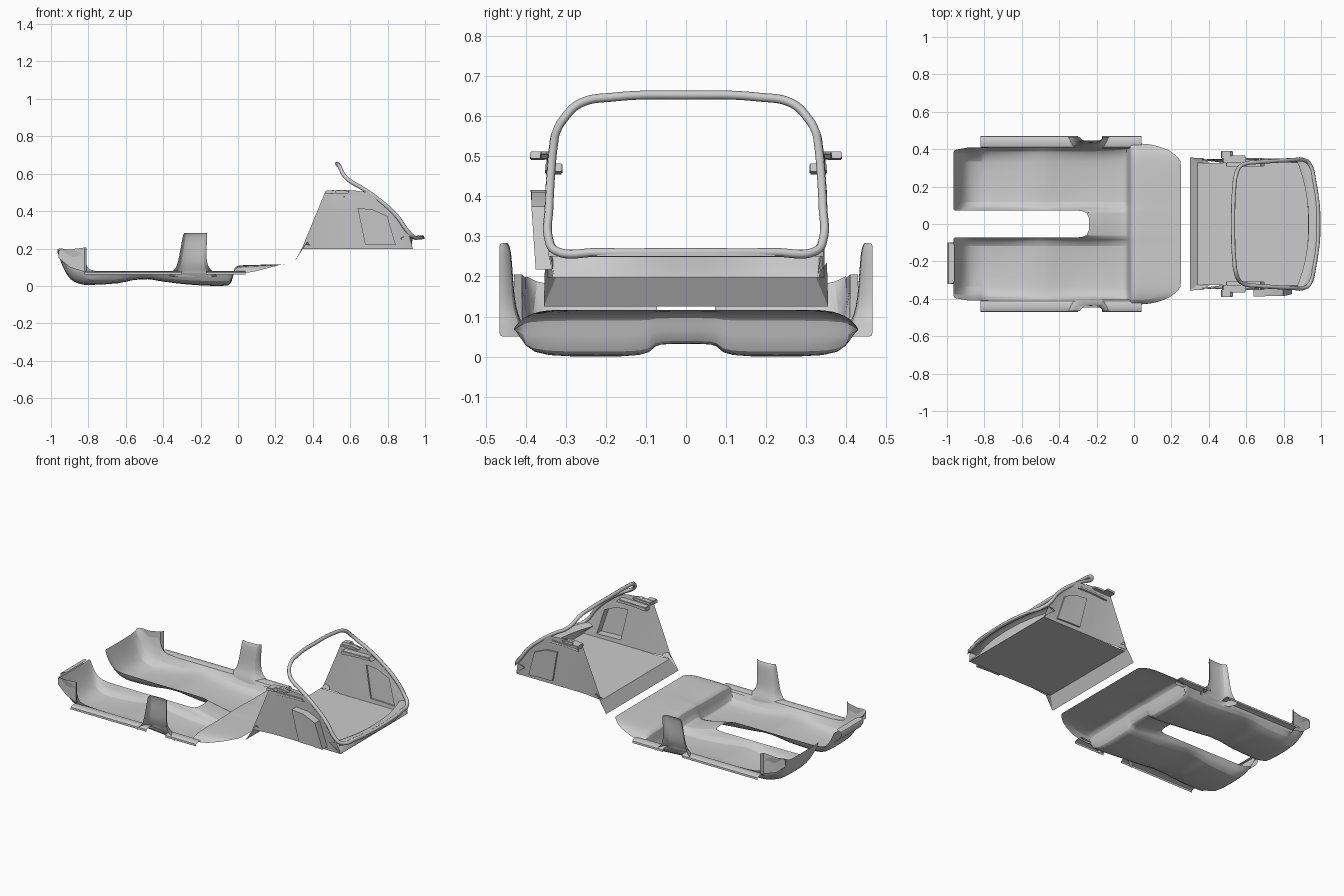
import bpy, bmesh
from mathutils import Vector

if "Cube" in bpy.data.objects:
    bpy.data.objects.remove(bpy.data.objects["Cube"])


def finish(name, bm, subsurf=0, angle=0.6):
    me = bpy.data.meshes.new(name)
    bm.to_mesh(me)
    bm.free()
    ob = bpy.data.objects.new(name, me)
    bpy.context.collection.objects.link(ob)
    if subsurf:
        m = ob.modifiers.new("smooth", 'SUBSURF')
        m.levels = m.render_levels = subsurf
    bpy.ops.object.select_all(action='DESELECT')
    ob.select_set(True)
    bpy.context.view_layer.objects.active = ob
    bpy.ops.object.shade_smooth_by_angle(angle=angle)
    return ob


def grid(rows, flip=False):
    """Skin a list of equal-length point rows."""
    bm = bmesh.new()
    vs = [[bm.verts.new(p) for p in r] for r in rows]
    for i in range(len(vs) - 1):
        for j in range(len(vs[0]) - 1):
            q = [vs[i][j], vs[i + 1][j], vs[i + 1][j + 1], vs[i][j + 1]]
            bm.faces.new(q[::-1] if flip else q)
    return bm


def slab(name, outline, y0, y1, bevel=0.004):
    """Closed block: xz outline extruded from y0 to y1."""
    bm = bmesh.new()
    f = bm.faces.new([bm.verts.new((x, y0, z)) for x, z in outline])
    r = bmesh.ops.extrude_face_region(bm, geom=[f])
    bmesh.ops.translate(bm, vec=(0, y1 - y0, 0),
                        verts=[v for v in r['geom'] if isinstance(v, bmesh.types.BMVert)])
    bmesh.ops.recalc_face_normals(bm, faces=bm.faces)
    bmesh.ops.bevel(bm, geom=bm.edges[:], offset=bevel, segments=2, affect='EDGES')
    return finish(name, bm)


# Floor carpet with heel step and rear platform: x, tunnel z, floor z, edge z, half width
stations = [(-0.965, .185, .180, .200, .395), (-0.94, .12, .105, .200, .40),
            (-0.91, .085, .050, .195, .405), (-0.88, .075, .020, .190, .41),
            (-0.83, .070, .006, .185, .41), (-0.81, .070, .005, .100, .41),
            (-0.79, .070, .005, .077, .41), (-0.62, .068, .012, .073, .41),
            (-0.58, .068, .032, .072, .41), (-0.47, .068, .038, .071, .41),
            (-0.45, .068, .030, .071, .41), (-0.32, .068, .012, .070, .41),
            (-0.24, .066, .005, .070, .41), (-0.15, .045, .000, .070, .415),
            (-0.06, .028, .000, .068, .42), (-0.04, .035, .006, .066, .425),
            (-0.025, .065, .050, .066, .43), (-0.02, .100, .095, .066, .43),
            (0.0, .110, .108, .067, .43), (0.06, .112, .110, .070, .43),
            (0.12, .113, .112, .085, .42), (0.19, .115, .114, .103, .395),
            (0.22, .115, .115, .112, .37), (0.25, .116, .116, .116, .34)]
rows = []
for x, zc, zf, zo, yo in stations:
    half = [(0.0, zc), (.072, zc), (.083, zc * .6 + zf * .4), (.10, zf), (.22, zf),
            (yo - .06, zf), (yo - .02, zf + (zo - zf) * .3), (yo, zo)]
    rows.append([(x, -y, z) for y, z in half[:0:-1]] + [(x, y, z) for y, z in half])
bm = grid(rows)
slot = [f for f in bm.faces
        if f.calc_center_median().x < -.24 and abs(f.calc_center_median().y) < .07]
bmesh.ops.delete(bm, geom=slot, context='FACES')
finish("floor_carpet", bm, 1)

# Footrest in front of one footwell
finish("footrest", grid([[(x, y, z) for y in (-.32, -.29, -.2, -.12, -.10)]
                         for x, z in ((-.94, .105), (-.97, .12), (-.998, .165), (-.998, .185),
                                      (-.96, .19))]), 1)

for s, side in ((1, "left"), (-1, "right")):
    # Kick panels ahead of the door opening
    finish("kick_panel_" + side, grid([[(-.96, s * .395, z0), (-.90, s * .40, z1), (-.82, s * .41, z2),
                                        (-.81, s * .43, z2)]
                                       for z0, z1, z2 in ((.15, .10, .075), (.17, .15, .12),
                                                          (.19, .195, .205))]))

    # Door sills, front and rear
    prof = [(.405, .060), (.412, .074), (.43, .079), (.458, .078), (.469, .072), (.470, .060)]
    for part, x0, x1 in (("front", -.82, -.30), ("rear", -.17, .04)):
        n = 6
        finish("sill_%s_%s" % (part, side),
               grid([[(x0 + (x1 - x0) * i / n, s * y, z) for y, z in prof]
                     for i in range(n + 1)], s < 0))

    # Centre pillar trim, flared at the base
    rows = []
    for z, xa, xb, yi in ((.05, -.37, -.11, .402), (.07, -.36, -.125, .405), (.09, -.335, -.15, .412),
                          (.12, -.322, -.168, .425), (.19, -.308, -.17, .432),
                          (.27, -.295, -.163, .436), (.283, -.288, -.166, .445)):
        w = xb - xa
        rows.append([(xa + w * u, s * y, z) for u, y in
                     ((0, .466), (.02, .455), (.10, yi + .003), (.3, yi), (.7, yi),
                      (.90, yi + .003), (.98, .455), (1, .466))])
    finish("centre_pillar_" + side, grid(rows, s < 0), 1)

    # Boot side wall with a pressed pocket: bottom x, top x, top z
    cols = [(.34, .465, .50), (.47, .53, .512), (.60, .575, .513), (.685, .62, .51),
            (.76, .70, .50), (.85, .775, .45), (.90, .86, .365), (.935, .915, .275)]
    ts = (0, .08, .3, .5, .7, .9, 1)
    rows = []
    for i, (xb, xt, zt) in enumerate(cols):
        yb, yt = (.345 if i == 0 else .328), .348 - .003 * (i > 3)
        rows.append([(xb + (xt - xb) * t, s * (yb + (yt - yb) * t), .197 + (zt - .197) * t)
                     for t in ts])
    bm = grid(rows, s > 0)
    bm.faces.ensure_lookup_table()
    pocket = [bm.faces[i * 6 + j] for i in (3, 4) for j in (1, 2, 3)]
    bmesh.ops.inset_region(bm, faces=pocket, thickness=.006)
    depth = .046 if s < 0 else .010
    bmesh.ops.translate(bm, vec=(0, s * depth, 0), verts=list({v for f in pocket for v in f.verts}))
    finish("boot_side_" + side, bm)

    # Parcel shelf supports on top of the side walls
    slab("shelf_cap_" + side, [(.47, .492), (.475, .508), (.56, .512), (.60, .505), (.59, .495)],
         s * .325, s * (.365), .003)
    slab("shelf_tab_" + side, [(.465, .490), (.47, .510), (.515, .512), (.53, .495)],
         s * .35, s * .39, .003)
    slab("shelf_ledge_" + side, [(.49, .455), (.495, .478), (.68, .482), (.70, .462), (.60, .462)],
         s * .308, s * .352, .003)

    # Gusset joining the front flap to the side wall
    bm = bmesh.new()
    bm.faces.new([bm.verts.new(p) for p in ((.30, s * .355, .125), (.34, s * .325, .197),
                                            (.40, s * .330, .20), (.37, s * .352, .235))])
    finish("flap_gusset_" + side, bm)

# Boot floor and sloping front flap
finish("boot_floor", grid([[(x, y, z) for y in (-w, 0, w)] for x, z, w in
                           ((.30, .125, .355), (.34, .197, .326), (.62, .197, .328),
                            (.935, .197, .328))]), angle=.3)

# Rear threshold panel with curved lip
rows = []
for k in range(17):
    t = k / 8 - 1
    y, xo = t * .343, .998 - .065 * abs(t) ** 2.2
    rows.append([(xo, y, .250), (xo, y, .262), (xo - .02, y, .267), (xo - .045, y, .265),
                 (xo - .065, y, .255), (.915 + .015 * (1 - t * t), y * .98, .22), (.932, y * .97, .197)])
finish("rear_threshold", grid(rows))

# Seal around the tailgate opening
half = [(.53, 0, .653), (.535, .18, .648), (.546, .265, .632), (.568, .308, .59), (.60, .324, .56),
        (.66, .331, .525), (.75, .337, .463), (.85, .342, .372), (.905, .343, .295),
        (.935, .325, .264), (.965, .22, .26), (.985, 0, .26)]
path = half + [(x, -y, z) for x, y, z in half[-2:0:-1]]
cu = bpy.data.curves.new("tailgate_seal", 'CURVE')
cu.dimensions = '3D'
cu.bevel_depth = .011
cu.bevel_resolution = 2
cu.resolution_u = 8
sp = cu.splines.new('BEZIER')
sp.bezier_points.add(len(path) - 1)
for bp, p in zip(sp.bezier_points, path):
    bp.co = Vector(p)
    bp.handle_left_type = bp.handle_right_type = 'AUTO'
sp.use_cyclic_u = True
bpy.context.collection.objects.link(bpy.data.objects.new("tailgate_seal", cu))
